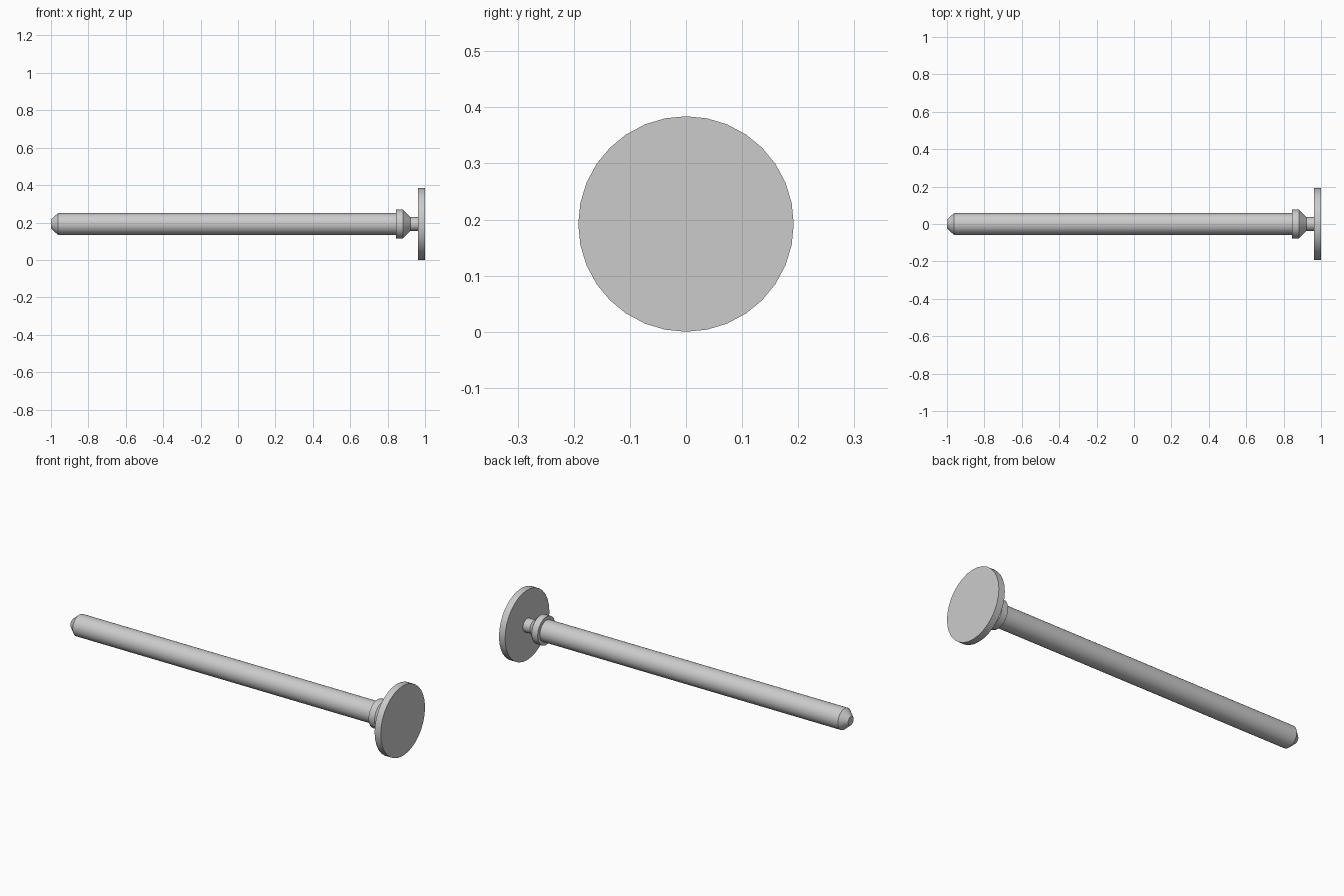
import bpy
import bmesh
from math import cos, sin, pi, radians

cube = bpy.data.objects.get("Cube")
if cube:
    bpy.data.objects.remove(cube, do_unlink=True)

SIDES = 32
AXIS_Z = 0.192

steel = bpy.data.materials.new("plain_grey")
grey = (0.6, 0.6, 0.6, 1)
steel.diffuse_color = grey
steel.use_nodes = True
steel.node_tree.nodes["Principled BSDF"].inputs["Base Color"].default_value = grey


def turned(name, profile):
    """Closed solid turned about the long axis from (x, radius) pairs."""
    bm = bmesh.new()
    rings = []
    for x, r in profile:
        angles = [2 * pi * i / SIDES for i in range(SIDES)]
        rings.append([bm.verts.new((x, r * cos(a), AXIS_Z + r * sin(a))) for a in angles])
    for a, b in zip(rings, rings[1:]):
        for i in range(SIDES):
            j = (i + 1) % SIDES
            bm.faces.new((a[i], a[j], b[j], b[i]))
    bm.faces.new(rings[0])
    bm.faces.new(rings[-1])
    bmesh.ops.recalc_face_normals(bm, faces=bm.faces)
    mesh = bpy.data.meshes.new(name)
    bm.to_mesh(mesh)
    bm.free()
    mesh.materials.append(steel)
    obj = bpy.data.objects.new(name, mesh)
    bpy.context.collection.objects.link(obj)
    bpy.ops.object.select_all(action="DESELECT")
    obj.select_set(True)
    bpy.context.view_layer.objects.active = obj
    bpy.ops.object.shade_smooth_by_angle(angle=radians(30))


# Rod with chamfered tip, stepped collar tapering to a thin neck, and end disc
turned("pin_body", [(-1, 0.024), (-0.962, 0.058), (0.846, 0.058), (0.846, 0.077),
                    (0.882, 0.077), (0.921, 0.037), (0.963, 0.037)])
turned("end_disc", [(0.963, 0.192), (1, 0.192)])
